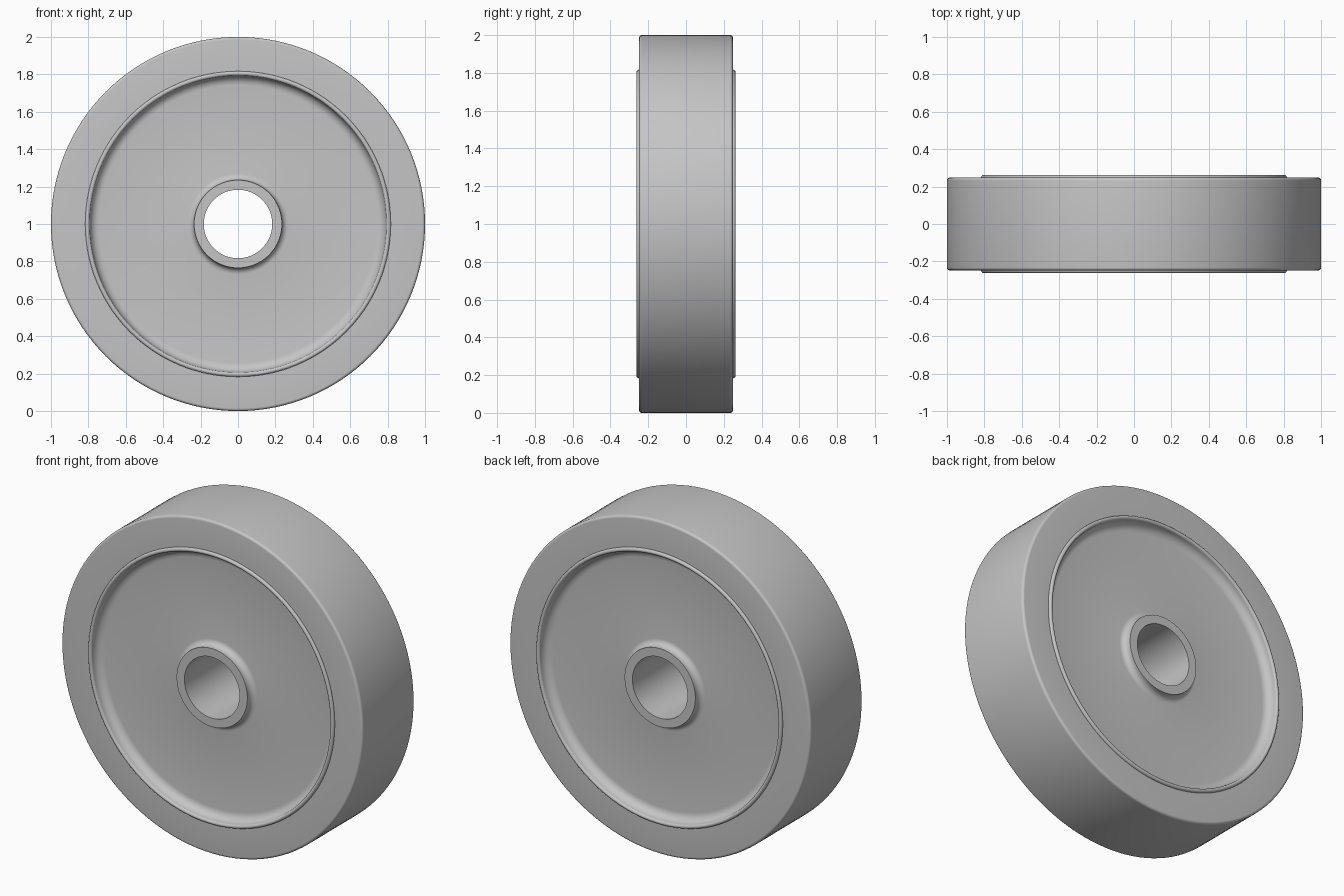
import bpy
import math
import bmesh

cube = bpy.data.objects.get("Cube")
if cube:
    bpy.data.objects.remove(cube, do_unlink=True)

grey = bpy.data.materials.new("plain grey")
grey.use_nodes = True
colour = (0.56, 0.56, 0.56, 1)
grey.diffuse_color = colour
grey.node_tree.nodes["Principled BSDF"].inputs["Base Color"].default_value = colour

TREAD, HALF = 1.0, 0.248      # tyre radius and half width
RIM, FACE = 0.817, 0.262      # rim radius and half width
WEB = 0.2                     # half thickness of the disc
BORE, HUB, HUB_FACE = 0.183, 0.235, 0.247


def arc(r, y, radius, start, end, steps=6):
    """Part of a circle in the (radius, y) profile plane."""
    angles = [math.radians(start + (end - start) * i / steps) for i in range(steps + 1)]
    return [(r + radius * math.cos(a), y + radius * math.sin(a)) for a in angles]


def lathe(name, half_profile, segments):
    """Mirror a half profile in y and spin it into a closed ring about the axle."""
    profile = half_profile + [(r, -y) for r, y in reversed(half_profile)]
    bm = bmesh.new()
    rings = []
    for s in range(segments):
        a = 2 * math.pi * s / segments
        rings.append([bm.verts.new((r * math.cos(a), y, r * math.sin(a))) for r, y in profile])
    n = len(profile)
    for s in range(segments):
        here, there = rings[s], rings[(s + 1) % segments]
        for i in range(n):
            j = (i + 1) % n
            bm.faces.new((here[i], here[j], there[j], there[i]))
    bmesh.ops.recalc_face_normals(bm, faces=bm.faces)
    mesh = bpy.data.meshes.new(name)
    bm.to_mesh(mesh)
    bm.free()
    mesh.materials.append(grey)
    obj = bpy.data.objects.new(name, mesh)
    obj.location.z = TREAD
    bpy.context.collection.objects.link(obj)
    bpy.ops.object.select_all(action='DESELECT')
    obj.select_set(True)
    bpy.context.view_layer.objects.active = obj
    bpy.ops.object.shade_smooth_by_angle(angle=math.radians(35))


# Tyre with softly rounded shoulders
edge = 0.015
lathe("tyre", [(RIM, HALF)] + arc(TREAD - edge, HALF - edge, edge, 90, 0), 128)

# Wheel: rounded rim lip, recessed disc, filleted hub and axle bore
lip_round, rim_fillet, hub_fillet = 0.012, 0.05, 0.035
lip = arc(RIM - lip_round, FACE - lip_round, lip_round, 0, 180, 10)
corner = arc(RIM - 2 * lip_round - rim_fillet, WEB + rim_fillet, rim_fillet, 0, -90)
hub_root = arc(HUB + hub_fillet, WEB + hub_fillet, hub_fillet, 270, 180)
hub_end = [(HUB, HUB_FACE), (BORE, HUB_FACE)]
lathe("wheel", lip + corner + hub_root + hub_end, 96)
